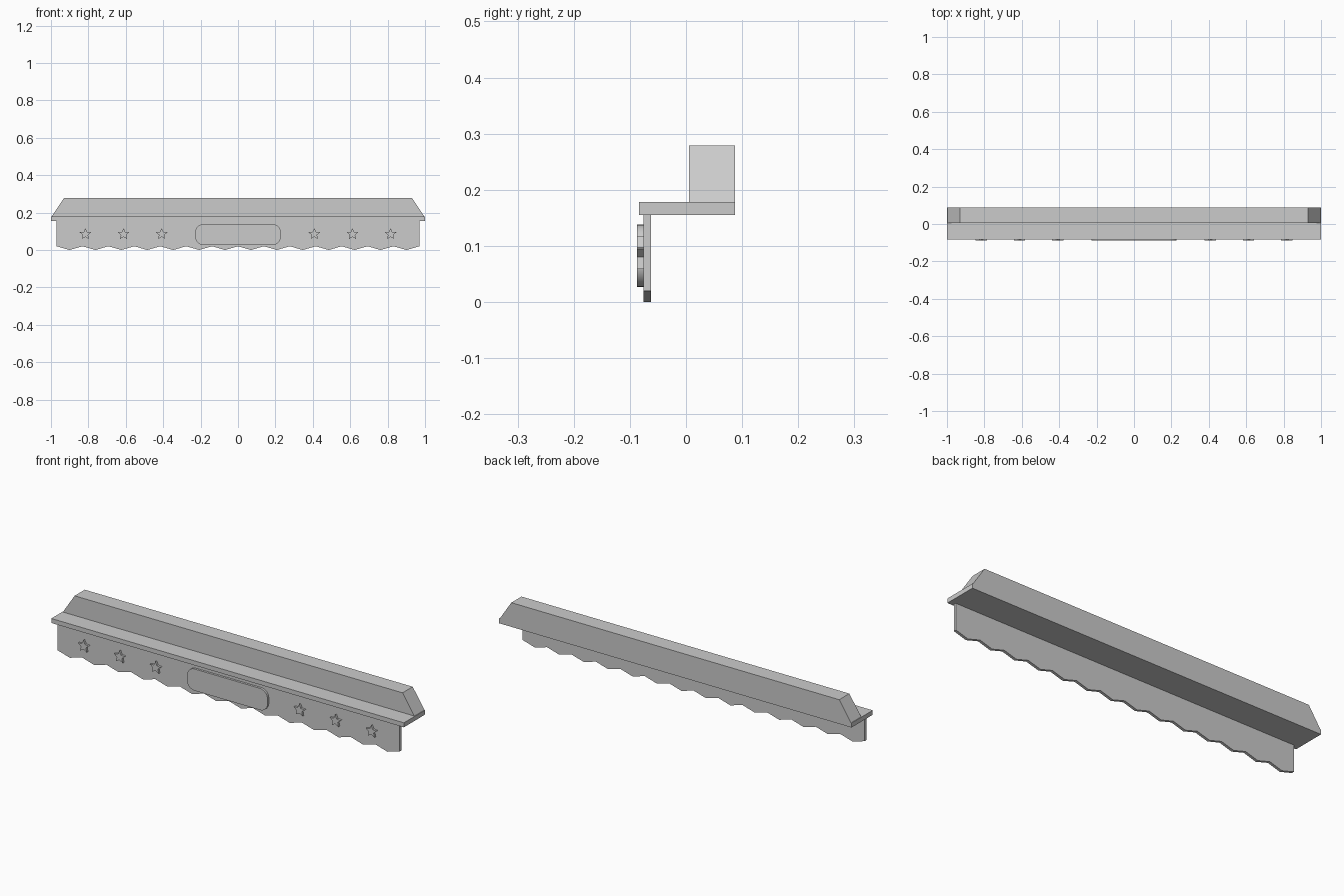
import bpy, bmesh
from math import sin, cos, pi, radians

cube = bpy.data.objects.get("Cube")
if cube:
    bpy.data.objects.remove(cube, do_unlink=True)

# Single plain grey material
GREY = (0.6, 0.6, 0.6, 1)
grey = bpy.data.materials.new("plain_grey")
grey.diffuse_color = GREY
grey.use_nodes = True
grey.node_tree.nodes["Principled BSDF"].inputs["Base Color"].default_value = GREY


def extrude_profile(name, outline, y_front, y_back):
    """Solid made by sweeping an (x, z) outline from front to back."""
    bm = bmesh.new()
    face = bm.faces.new([bm.verts.new((x, y_front, z)) for x, z in outline])
    swept = bmesh.ops.extrude_face_region(bm, geom=[face], use_keep_orig=True)
    moved = [v for v in swept["geom"] if isinstance(v, bmesh.types.BMVert)]
    bmesh.ops.translate(bm, verts=moved, vec=(0, y_back - y_front, 0))
    bmesh.ops.recalc_face_normals(bm, faces=bm.faces)
    mesh = bpy.data.meshes.new(name)
    bm.to_mesh(mesh)
    bm.free()
    mesh.materials.append(grey)
    obj = bpy.data.objects.new(name, mesh)
    bpy.context.collection.objects.link(obj)
    return obj


def star(cx, cz, outer, inner):
    pts = []
    for i in range(10):
        r = inner if i % 2 else outer
        a = pi / 2 + i * pi / 5
        pts.append((cx + r * cos(a), cz + r * sin(a)))
    return pts


def rounded_rectangle(half_w, z_low, z_high, radius, steps=8):
    pts = []
    corners = [(1, z_high - radius), (-1, z_high - radius),
               (-1, z_low + radius), (1, z_low + radius)]
    for quarter, (side, cz) in enumerate(corners):
        for i in range(steps + 1):
            a = (quarter + i / steps) * pi / 2
            pts.append((side * (half_w - radius) + radius * cos(a),
                        cz + radius * sin(a)))
    return pts


# Ledge and the block with sloping ends standing on its rear half
LEDGE_LOW, LEDGE_TOP = 0.155, 0.178
extrude_profile("ledge", [(-1, LEDGE_LOW), (1, LEDGE_LOW), (1, LEDGE_TOP), (-1, LEDGE_TOP)],
                -0.084, 0.087)
extrude_profile("upper_block", [(-0.997, LEDGE_TOP), (0.997, LEDGE_TOP),
                                (0.93, 0.279), (-0.93, 0.279)], 0.005, 0.087)

# Hanging valance with a zigzag lower edge
HALF, TEETH = 0.97, 14
zigzag = [(-HALF + i * HALF / TEETH, 0 if i % 2 else 0.02) for i in range(2 * TEETH + 1)]
extrude_profile("valance", zigzag + [(HALF, LEDGE_LOW), (-HALF, LEDGE_LOW)], -0.076, -0.062)

# Raised plaque and stars on the valance
plaque = extrude_profile("plaque", rounded_rectangle(0.228, 0.027, 0.138, 0.042),
                         -0.087, -0.076)
bpy.context.view_layer.objects.active = plaque
plaque.select_set(True)
bpy.ops.object.shade_smooth_by_angle(angle=radians(30))

for side, word in ((1, "left"), (-1, "right")):
    for n, x in enumerate((0.408, 0.612, 0.816), 1):
        extrude_profile(f"star_{word}_{n}", star(side * x, 0.085, 0.032, 0.015),
                        -0.087, -0.076)
